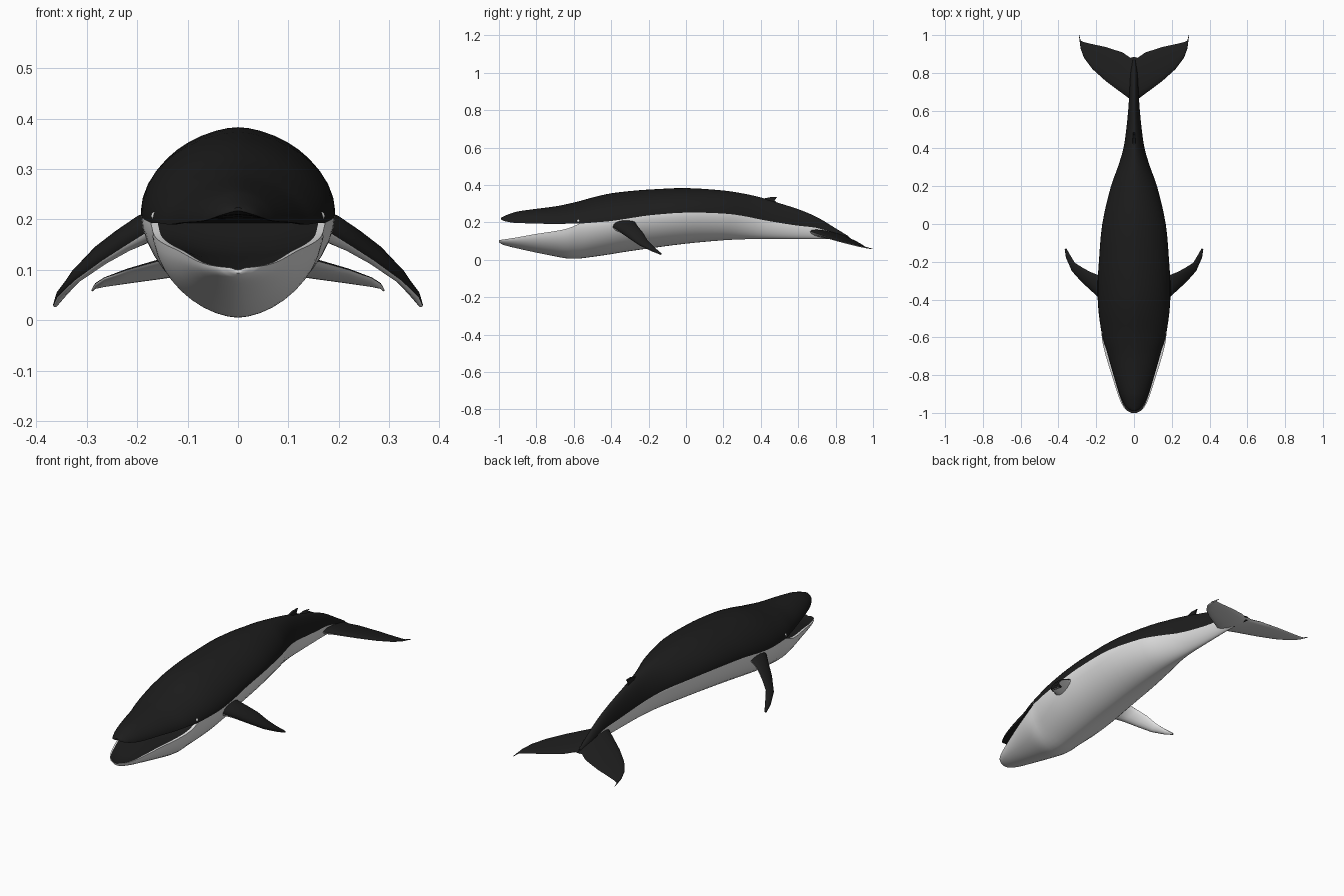
import bpy, bmesh, math
from mathutils import Vector

if "Cube" in bpy.data.objects:
    bpy.data.objects.remove(bpy.data.objects["Cube"])


def material(name, value):
    m = bpy.data.materials.new(name)
    m.diffuse_color = (value, value, value, 1)
    m.use_nodes = True
    m.node_tree.nodes["Principled BSDF"].inputs["Base Color"].default_value = m.diffuse_color
    return m


BLACK = material("charcoal_black", 0.012)
WHITE = material("belly_white", 0.75)


def finish(bm, name, angle=50):
    bmesh.ops.remove_doubles(bm, verts=bm.verts, dist=0.0002)
    bmesh.ops.recalc_face_normals(bm, faces=bm.faces)
    me = bpy.data.meshes.new(name)
    bm.to_mesh(me)
    bm.free()
    ob = bpy.data.objects.new(name, me)
    bpy.context.collection.objects.link(ob)
    me.materials.append(BLACK)
    me.materials.append(WHITE)
    bpy.ops.object.select_all(action='DESELECT')
    ob.select_set(True)
    bpy.context.view_layer.objects.active = ob
    bpy.ops.object.shade_smooth_by_angle(angle=math.radians(angle))
    return ob


def loft(bm, rings, colour, cap_start=True, cap_end=True):
    """Bridge closed rings; colour(ring index, point index) gives the material."""
    rows = [[bm.verts.new(p) for p in r] for r in rings]
    n = len(rows[0])
    for i in range(len(rows) - 1):
        for j in range(n):
            k = (j + 1) % n
            f = bm.faces.new((rows[i][j], rows[i][k], rows[i + 1][k], rows[i + 1][j]))
            f.material_index = colour(i, j)
    if cap_start:
        bm.faces.new(rows[0]).material_index = colour(0, 0)
    if cap_end:
        bm.faces.new(rows[-1]).material_index = colour(len(rows) - 2, 0)


def smooth_rows(table, steps):
    """Catmull-Rom style resampling of a station table keyed on its first column."""
    out = []
    n = len(table)

    def slope(i, c):
        a, b = table[max(i - 1, 0)], table[min(i + 1, n - 1)]
        return (b[c] - a[c]) / (b[0] - a[0])

    for i in range(n - 1):
        p, q = table[i], table[i + 1]
        h = q[0] - p[0]
        for s in range(steps):
            t = s / steps
            row = [p[0] + h * t]
            for c in range(1, len(p)):
                row.append(p[c] * (2*t**3 - 3*t*t + 1) + q[c] * (3*t*t - 2*t**3)
                           + slope(i, c) * h * (t**3 - 2*t*t + t)
                           + slope(i + 1, c) * h * (t**3 - t*t))
            out.append(row)
    out.append(list(table[-1]))
    return out


SEG = 20      # segments in each half outline


def arc(y, w, mid, extreme, lower):
    """Half outline between the side line (mid) and the crest or keel."""
    pts = []
    for j in range(SEG + 1):
        a = math.pi * j / SEG
        c, s = math.cos(a), math.sin(a)
        x = w * math.copysign(abs(c) ** 1.14, c)
        z = mid + (extreme - mid) * abs(s) ** 1.1
        pts.append((-x if lower else x, y, z))
    return pts


# Trunk: y, half width, crest, colour line, keel
TRUNK = [(-.57, .173, .313, .193, .006), (-.48, .186, .338, .2, .018),
         (-.4, .192, .355, .207, .03), (-.3, .192, .367, .222, .046),
         (-.2, .186, .375, .237, .06), (0, .168, .383, .252, .086),
         (.2, .122, .37, .247, .104), (.3, .086, .355, .235, .109),
         (.4, .056, .333, .215, .111), (.5, .041, .302, .197, .111),
         (.6, .031, .27, .182, .111), (.7, .024, .228, .17, .111),
         (.8, .018, .168, .14, .108), (.87, .008, .125, .112, .1)]
# Upper jaw: y, half width, crest, lip
UPPER = [(-.99, .012, .224, .215), (-.975, .036, .232, .208), (-.94, .058, .246, .2),
         (-.9, .076, .258, .196), (-.8, .108, .272, .194), (-.7, .136, .285, .19),
         (-.63, .158, .299, .193), (-.57, .173, .313, .193)]
# Lower jaw: y, half width, keel, lip
LOWER = [(-1, .014, .094, .104), (-.985, .042, .083, .107), (-.95, .066, .072, .112),
         (-.9, .086, .06, .12), (-.8, .118, .038, .138), (-.7, .149, .018, .153),
         (-.63, .166, .006, .168), (-.57, .173, .006, .193)]
MOUTH = [-.92, -.7, -.4, 0, .4, .7, .92]    # width fractions across the mouth


def jaw(bm, table, lower):
    rings = []
    rows = smooth_rows(table, 3)
    for y, w, extreme, lip in rows:
        fade = min(1, max(0, (-.57 - y) / .12)) * min(1, w / .08)
        depth = -.022 if lower else .014
        ring = arc(y, w, lip, extreme, lower)
        side = -1 if lower else 1
        for f in MOUTH:
            ring.append((side * f * w, y, lip + depth * fade * (1 - (f / .92) ** 2)))
        rings.append(ring)
    rim = (SEG, SEG + len(MOUTH))

    def colour(i, j):
        return int(lower and (j < SEG or j in rim))
    loft(bm, rings, colour, True, False)


# Body with open mouth
bm = bmesh.new()
trunk_rows = smooth_rows(TRUNK, 3)
trunk = [arc(y, w, mid, top, False) + arc(y, w, mid, low, True)[1:-1]
         for y, w, top, mid, low in trunk_rows]
loft(bm, trunk, lambda i, j: int(j >= SEG and trunk_rows[i][0] < .76), False, True)
jaw(bm, UPPER, False)
jaw(bm, LOWER, True)
finish(bm, "body")


def blade(name, stations, side):
    """Tapered fin from leading point, trailing point, half thickness; white below."""
    bm = bmesh.new()
    n, rings = 8, []
    S = [(Vector(a), Vector(b), t) for a, b, t in stations]
    for i, (a, b, t) in enumerate(S):
        p, q = S[max(i - 1, 0)], S[min(i + 1, len(S) - 1)]
        span = (q[0] + q[1]) - (p[0] + p[1])
        up = span.cross(b - a).normalized()
        ring = []
        for j in range(2 * n):
            ang = math.pi * j / n
            s = (1 - math.cos(ang)) / 2
            v = a.lerp(b, s) + up * t * math.sin(ang) * (1.25 - .5 * s)
            ring.append((v.x * side, v.y, v.z))
        rings.append(ring)
    loft(bm, rings, lambda i, j: int(j >= n))
    finish(bm, name)


def fluke_point(x, y):
    return (x, y, .15 - .2 * (y - .68) - .1 * x)


# Flippers and tail flukes
FLIPPER = [((.14, -.43, .175), (.14, -.25, .205), .034),
           ((.185, -.39, .172), (.19, -.27, .195), .027),
           ((.225, -.35, .147), (.235, -.252, .172), .021),
           ((.27, -.31, .118), (.275, -.23, .145), .017),
           ((.325, -.25, .078), (.315, -.205, .103), .012),
           ((.358, -.18, .046), (.338, -.165, .062), .009),
           ((.366, -.135, .028), (.358, -.13, .032), .004)]
FLUKE = [(0, .645, .885, .022), (.02, .66, .88, .02), (.06, .69, .908, .015),
         (.15, .757, .937, .01), (.22, .82, .952, .007), (.265, .88, .963, .005),
         (.283, .93, .972, .004), (.29, .985, 1.0, .002)]
for side, label in ((1, "right"), (-1, "left")):
    blade(label + "_flipper", FLIPPER, side)
    blade(label + "_fluke",
          [(fluke_point(x, a), fluke_point(x, b), t) for x, a, b, t in FLUKE], side)

    # Small pale eye
    bm = bmesh.new()
    bmesh.ops.create_uvsphere(bm, u_segments=10, v_segments=6, radius=.009)
    bmesh.ops.translate(bm, verts=bm.verts, vec=(.164 * side, -.575, .207))
    for f in bm.faces:
        f.material_index = 1
    finish(bm, label + "_eye")

# Dorsal fin
bm = bmesh.new()
fin = [(.405, .325, .004), (.45, .334, .006), (.488, .336, .002), (.474, .318, .004),
       (.492, .295, .006), (.42, .3, .012)]
loft(bm, [[(s * w, y, z) for y, z, w in fin] for s in (-1, 1)], lambda i, j: 0)
finish(bm, "dorsal_fin", 30)
